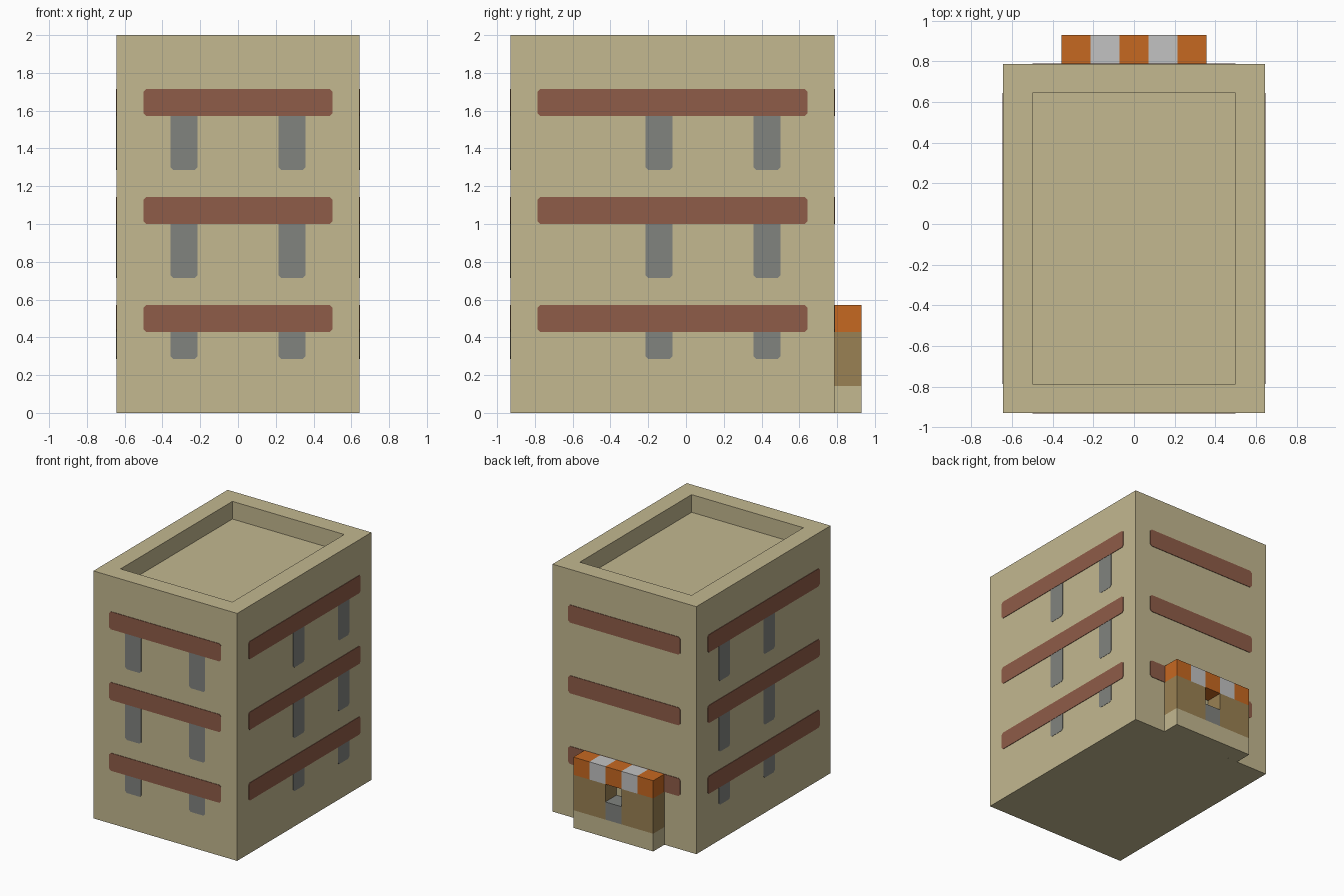
import bpy, bmesh
from mathutils import Vector

if "Cube" in bpy.data.objects:
    bpy.data.objects.remove(bpy.data.objects["Cube"], do_unlink=True)

U = 1 / 7          # building module
BACK = 5.5         # back wall of the tower, in modules


def material(name, *rgb):
    mat = bpy.data.materials.new(name)
    linear = [((c / 255 + 0.055) / 1.055) ** 2.4 for c in rgb] + [1]
    mat.diffuse_color = linear
    mat.use_nodes = True
    mat.node_tree.nodes["Principled BSDF"].inputs["Base Color"].default_value = linear
    return mat


tan = material("tan wall", 195, 184, 144)
red = material("brick red", 143, 92, 72)
grey = material("window grey", 129, 131, 127)
brown = material("stall brown", 154, 129, 83)
orange = material("awning orange", 198, 104, 33)
white = material("awning white", 194, 194, 194)


def finish(bm, name, mat):
    bmesh.ops.recalc_face_normals(bm, faces=bm.faces)
    mesh = bpy.data.meshes.new(name)
    bm.to_mesh(mesh)
    bm.free()
    mesh.materials.append(mat)
    obj = bpy.data.objects.new(name, mesh)
    bpy.context.collection.objects.link(obj)
    return obj


def box_bm(low, high):
    bm = bmesh.new()
    bmesh.ops.create_cube(bm, size=1)
    low, high = Vector(low) * U, Vector(high) * U
    for v in bm.verts:
        v.co = [a + (b - a) * (c + 0.5) for a, b, c in zip(low, high, v.co)]
    return bm


def box(name, mat, low, high):
    return finish(box_bm(low, high), name, mat)


def plate(name, mat, wall, u0, u1, z0, z1, thick):
    """Thin panel with clipped corners lying on one wall."""
    c = 0.1
    outline = [(u0 + c, z0), (u1 - c, z0), (u1, z0 + c), (u1, z1 - c),
               (u1 - c, z1), (u0 + c, z1), (u0, z1 - c), (u0, z0 + c)]
    place = {
        "front": lambda u, z: (u, -6.5, z),
        "back": lambda u, z: (u, BACK, z),
        "right": lambda u, z: (4.5, u, z),
        "left": lambda u, z: (-4.5, u, z),
    }[wall]
    out = {"front": (0, -1, 0), "back": (0, 1, 0),
           "right": (1, 0, 0), "left": (-1, 0, 0)}[wall]
    bm = bmesh.new()
    face = bm.faces.new([bm.verts.new(Vector(place(u, z)) * U) for u, z in outline])
    ext = bmesh.ops.extrude_face_region(bm, geom=[face], use_keep_orig=True)
    moved = [g for g in ext["geom"] if isinstance(g, bmesh.types.BMVert)]
    bmesh.ops.translate(bm, verts=moved, vec=Vector(out) * thick)
    return finish(bm, name, mat)


# Tower with a sunken roof
bm = box_bm((-4.5, -6.5, 0), (4.5, BACK, 14))
bm.normal_update()
roof = max(bm.faces, key=lambda f: f.calc_center_median().z)
bmesh.ops.inset_region(bm, faces=[roof], thickness=U, use_even_offset=True)
ext = bmesh.ops.extrude_face_region(bm, geom=[roof])
floor_verts = [g for g in ext["geom"] if isinstance(g, bmesh.types.BMVert)]
bmesh.ops.translate(bm, verts=floor_verts, vec=(0, 0, -U))
if roof.is_valid:
    bmesh.ops.delete(bm, geom=[roof], context="FACES")
finish(bm, "tower", tan)

# Red bands and grey windows on each floor
windows = {"front": (-2.5, 1.5), "right": (-1.5, 2.5), "left": (-1.5, 2.5), "back": ()}
for storey, (sill, band) in enumerate([(2, 3), (5, 7), (9, 11)], 1):
    for wall, starts in windows.items():
        span = (-3.5, 3.5) if wall in ("front", "back") else (-5.5, 4.5)
        plate(f"{wall}_band_{storey}", red, wall, *span, band, band + 1, 0.004)
        for n, u in enumerate(starts, 1):
            plate(f"{wall}_window_{storey}_{n}", grey, wall, u, u + 1,
                  sill, band + 0.2, 0.002)

# Stall against the back wall, with a serving hatch
box("stall_base", tan, (-2.5, BACK, 0), (2.5, 6.5, 1))
box("stall_side_left", brown, (0.5, BACK, 1), (2.5, 6.5, 3))
box("stall_side_right", brown, (-2.5, BACK, 1), (-0.5, 6.5, 3))
box("stall_counter", grey, (-0.5, BACK, 1), (0.5, 6.5, 2))

# Striped awning
for i in range(5):
    x = i - 2.5
    box(f"awning_stripe_{i + 1}", white if i % 2 else orange,
        (x, BACK, 3), (x + 1, 6.5, 4))
